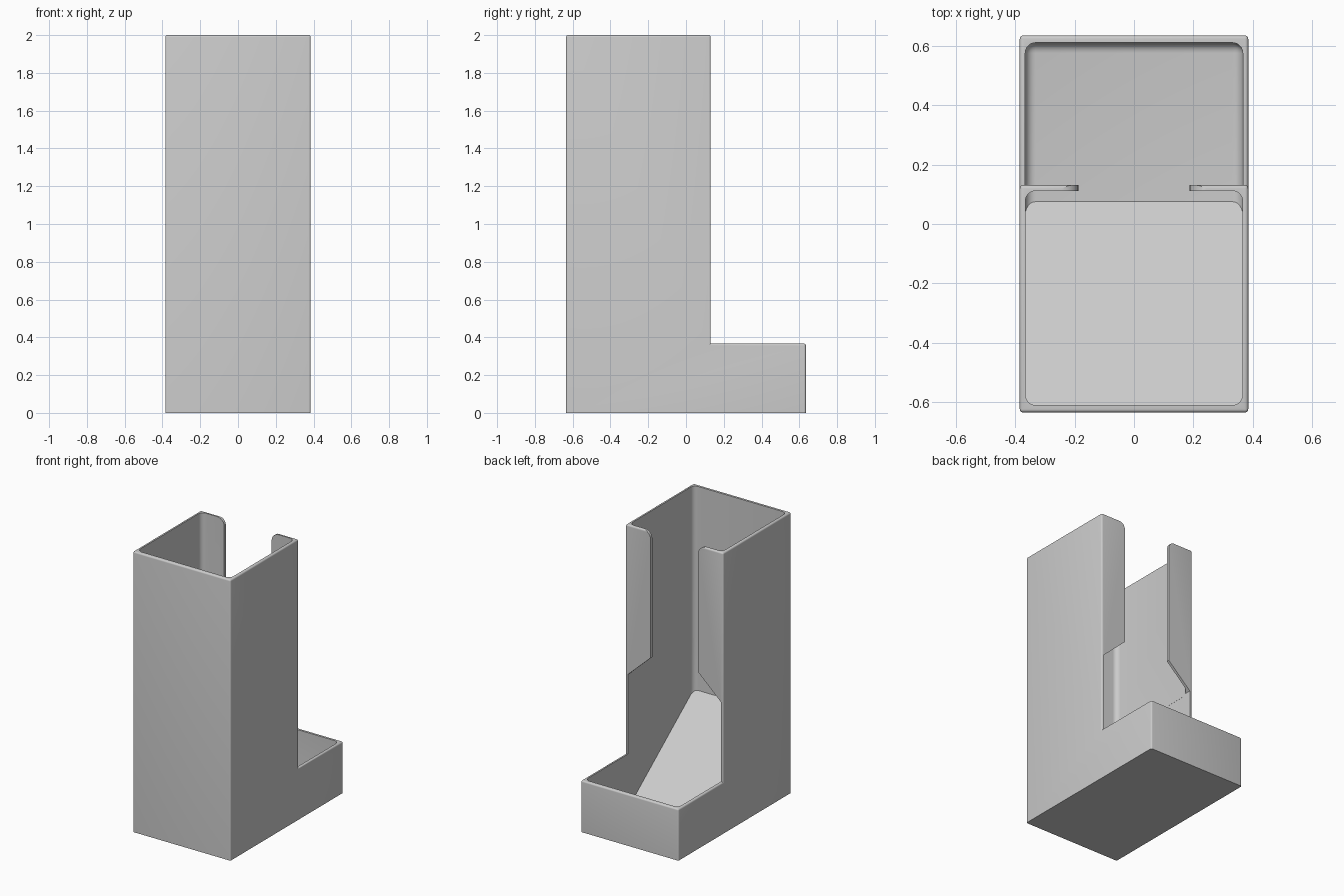
import bpy, bmesh, math

if "Cube" in bpy.data.objects:
    bpy.data.objects.remove(bpy.data.objects["Cube"])

grey = bpy.data.materials.new("plain grey")
grey.diffuse_color = (0.6, 0.6, 0.6, 1)
grey.use_nodes = True
grey.node_tree.nodes["Principled BSDF"].inputs["Base Color"].default_value = grey.diffuse_color


def prism(name, pts, axis, lo, hi, round_rule=None, radius=0.0, segments=4):
    """Extrude a profile along x (pts = y,z) or y (pts = x,z); round edges chosen by a rule."""
    bm = bmesh.new()
    place = (lambda a, b, d: (d, a, b)) if axis == "x" else (lambda a, b, d: (a, d, b))
    face = bm.faces.new([bm.verts.new(place(a, b, lo)) for a, b in pts])
    new = bmesh.ops.extrude_face_region(bm, geom=[face])["geom"]
    for v in new:
        if isinstance(v, bmesh.types.BMVert):
            v.co["xyz".index(axis)] = hi
    bmesh.ops.recalc_face_normals(bm, faces=bm.faces)
    if round_rule:
        edges = [e for e in bm.edges if round_rule(e.verts[0].co, e.verts[1].co)]
        bmesh.ops.bevel(bm, geom=edges, offset=radius, segments=segments,
                        profile=0.5, affect="EDGES")
    mesh = bpy.data.meshes.new(name)
    bm.to_mesh(mesh)
    bm.free()
    mesh.materials.append(grey)
    obj = bpy.data.objects.new(name, mesh)
    bpy.context.collection.objects.link(obj)
    return obj


def rect(a0, a1, b0, b1):
    return [(a0, b0), (a1, b0), (a1, b1), (a0, b1)]


def cut(obj, cutter):
    mod = obj.modifiers.new("cut", "BOOLEAN")
    mod.operation, mod.solver, mod.object = "DIFFERENCE", "EXACT", cutter
    bpy.context.view_layer.objects.active = obj
    bpy.ops.object.modifier_apply(modifier=mod.name)
    bpy.data.objects.remove(cutter)


# Outer shell: tall tower with a low tray behind it, rounded except underneath
# and at the inside corner where the tray meets the tower
profile = [(-0.635, 0), (0.635, 0), (0.635, 0.367), (0.131, 0.367), (0.131, 2), (-0.635, 2)]
shell = prism("dispenser_shell", profile, "x", -0.385, 0.385,
              lambda a, b: max(a.z, b.z) > 0.1 and not
              (abs(a.z - 0.367) < 1e-3 and abs(b.z - 0.367) < 1e-3
               and abs(a.y - 0.131) < 1e-3 and abs(b.y - 0.131) < 1e-3), 0.011)

# Lower cavity through tower and tray, with rounded corners and floor edge
cut(shell, prism("lower_cutter", rect(-0.611, 0.611, 0.02, 0.92), "x", -0.3665, 0.3665,
                 lambda a, b: min(a.z, b.z) < 0.1, 0.035, 6))

# Tower cavity, open at the top
cut(shell, prism("tower_cutter", rect(-0.6105, 0.112, 0.7, 2.2), "x", -0.366, 0.366,
                 lambda a, b: abs(a.z - b.z) > 0.5, 0.035, 6))

# Slot in the back wall: wide below, sloping in to a narrow slot with rounded top corners
half = [(0.366, 0.8), (0.366, 0.935), (0.187, 1.10)]
for i in range(7):
    t = math.pi - i * math.pi / 12
    half.append((0.242 + 0.055 * math.cos(t), 1.945 + 0.055 * math.sin(t)))
half.append((0.242, 2.1))
cut(shell, prism("slot_cutter", half + [(-x, z) for x, z in reversed(half)], "y", 0.06, 0.3))

# Sloping ramp that feeds the tray
ramp = prism("feed_ramp", [(0.082, 0.015), (-0.62, 0.015), (-0.62, 0.553)], "x", -0.37, 0.37)

for obj in (shell, ramp):
    bpy.ops.object.select_all(action="DESELECT")
    obj.select_set(True)
    bpy.context.view_layer.objects.active = obj
    bpy.ops.object.shade_smooth_by_angle(angle=math.radians(30))
